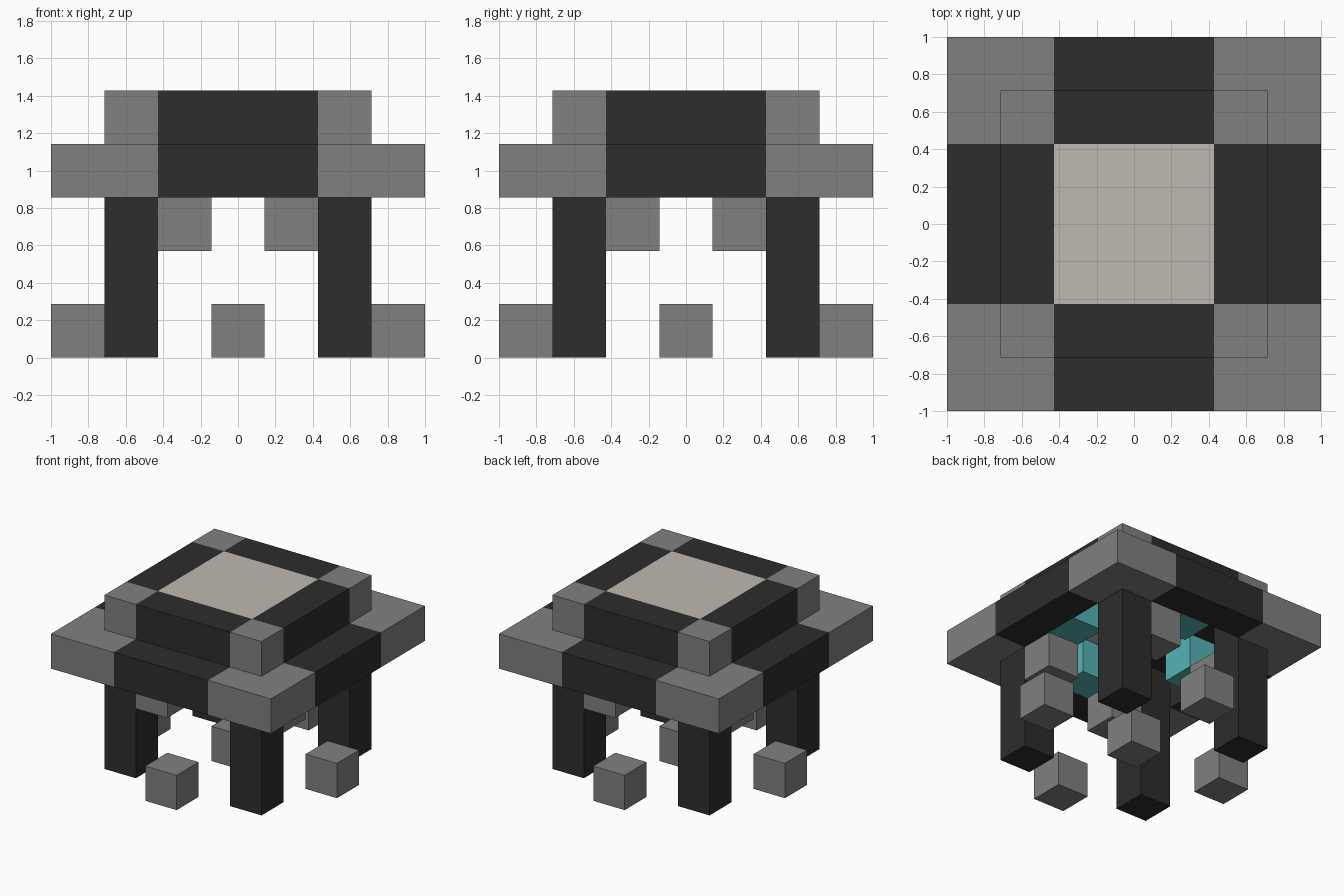
import bpy
import bmesh
from mathutils import Matrix, Vector

U = 2 / 7  # one block of the grid

if "Cube" in bpy.data.objects:
    bpy.data.objects.remove(bpy.data.objects["Cube"], do_unlink=True)


def material(name, r, g, b):
    mat = bpy.data.materials.new(name)
    mat.use_nodes = True
    mat.diffuse_color = (r, g, b, 1)
    bsdf = next(n for n in mat.node_tree.nodes if n.type == "BSDF_PRINCIPLED")
    bsdf.inputs["Base Color"].default_value = (r, g, b, 1)
    return mat


stone = material("grey stone", 0.216, 0.216, 0.216)
dark = material("dark stone", 0.026, 0.026, 0.026)
pale = material("pale panel", 0.52, 0.48, 0.434)
cyan = material("cyan glow", 0.093, 0.45, 0.47)


def prism(name, mat, outline, bottom, top, turn=0):
    """Extrude an outline (in blocks) upward, turned by quarter turns about z."""
    bm = bmesh.new()
    face = bm.faces.new([bm.verts.new((x, y, bottom)) for x, y in outline])
    extruded = bmesh.ops.extrude_face_region(bm, geom=[face])["geom"]
    moved = [v for v in extruded if isinstance(v, bmesh.types.BMVert)]
    bmesh.ops.translate(bm, verts=moved, vec=Vector((0, 0, top - bottom)))
    bmesh.ops.recalc_face_normals(bm, faces=bm.faces)
    quarter = Matrix(((0, -1, 0), (1, 0, 0), (0, 0, 1)))
    for v in bm.verts:
        for _ in range(turn):
            v.co = quarter @ v.co
        v.co *= U
    mesh = bpy.data.meshes.new(name)
    bm.to_mesh(mesh)
    bm.free()
    mesh.materials.append(mat)
    obj = bpy.data.objects.new(name, mesh)
    bpy.context.collection.objects.link(obj)


def block(name, mat, x, y, bottom, top, wide=1, deep=1, turn=0):
    """Box centred on a grid cell."""
    w, d = wide / 2, deep / 2
    outline = [(x - w, y - d), (x + w, y - d), (x + w, y + d), (x - w, y + d)]
    prism(name, mat, outline, bottom, top, turn)


# L-shaped rim corner around the top of a leg
rim_corner = [(2.5, 1.5), (3.5, 1.5), (3.5, 3.5), (1.5, 3.5), (1.5, 2.5), (2.5, 2.5)]

# Parts repeated around the four sides
for turn, side in enumerate(("front", "left", "back", "right")):
    # Legs, each with one bracket block beside its top
    block(side + "_leg", dark, -2, -2, 0, 4, turn=turn)
    block(side + "_bracket", stone, -1, -2, 2, 3, turn=turn)
    # Loose ground stone
    block(side + "_ground_stone", stone, 0, -3, 0, 1, turn=turn)
    # Wide lower rim
    prism(side + "_rim_corner", stone, rim_corner, 3, 4, turn)
    block(side + "_rim_beam", dark, 0, -3, 3, 4, wide=3, turn=turn)
    # Lamp tucked inside the rim
    block(side + "_lamp", cyan, 0, -2, 3, 4, turn=turn)
    # Raised roof border
    block(side + "_roof_corner", stone, -2, -2, 4, 5, turn=turn)
    block(side + "_roof_beam", dark, 0, -2, 4, 5, wide=3, turn=turn)

# Middle pieces
block("middle_ground_stone", stone, 0, 0, 0, 1)
block("roof_panel", pale, 0, 0, 4, 5, wide=3, deep=3)
